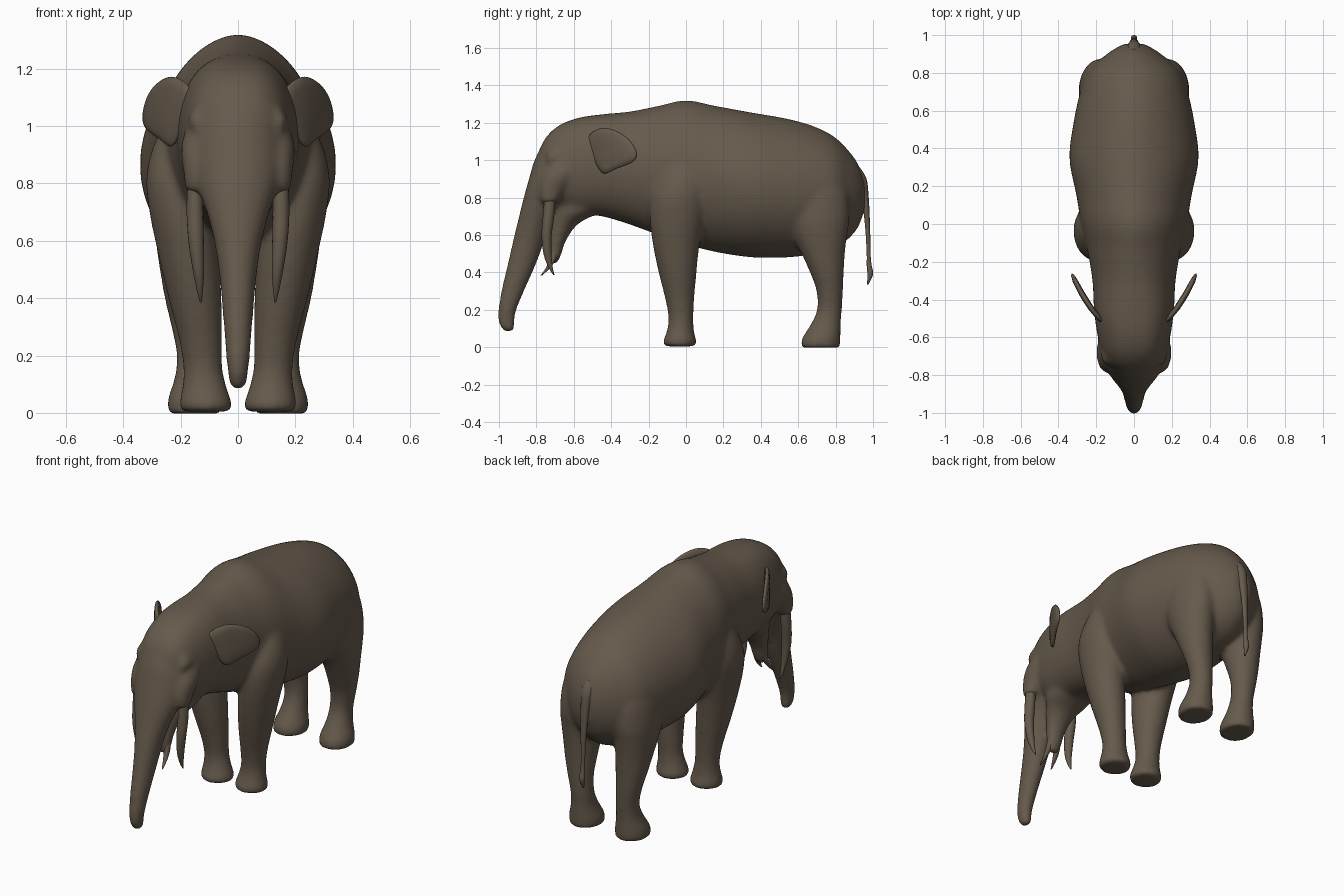
import bpy, bmesh, math
from mathutils import Vector

hide = bpy.data.materials.new("brown hide")
hide.diffuse_color = (0.132, 0.102, 0.072, 1)
SIDES = (1, -1)


def spline(rows, steps=6, closed=False):
    """Smooth Catmull-Rom interpolation through rows of numbers."""
    rows = [Vector(r) for r in rows]
    n, out = len(rows), []
    for i in range(n if closed else n - 1):
        get = lambda k: rows[k % n] if closed else rows[max(0, min(n - 1, k))]
        a, b, c, d = (get(i + k) for k in (-1, 0, 1, 2))
        for s in range(steps):
            t = s / steps
            out.append(0.5 * (2 * b + (c - a) * t + (2 * a - 5 * b + 4 * c - d) * t * t
                              + (3 * b - a - 3 * c + d) * t ** 3))
    return out if closed else out + [rows[-1]]


def loft(bm, rows, side=1, along="z", n=28):
    """Skin ellipses; row = (position, x centre, x half width, low, high) where
    low/high are y limits (along z) or z limits (along y)."""
    rings = []
    for p, cx, hx, lo, hi in spline(rows):
        ring = []
        # the torso is boxier at the head and more peaked along the back
        e = .75 + .37 * min(1, max(0, (p + .5) / .4)) if along == "y" else 1
        for k in range(n):
            a = 2 * math.pi * k / n
            c = math.cos(a)
            x = side * (cx + hx * math.copysign(abs(c) ** e, c))
            o = (lo + hi) / 2 + (hi - lo) / 2 * math.sin(a)
            ring.append(bm.verts.new((x, o, p) if along == "z" else (x, p, o)))
        rings.append(ring)
    for r, s in zip(rings, rings[1:]):
        for k in range(n):
            bm.faces.new((r[k], r[(k + 1) % n], s[(k + 1) % n], s[k]))
    bm.faces.new(rings[0])
    bm.faces.new(rings[-1])


def finish(name, bm):
    bmesh.ops.recalc_face_normals(bm, faces=bm.faces[:])
    for f in bm.faces:
        f.smooth = True
    me = bpy.data.meshes.new(name)
    bm.to_mesh(me)
    bm.free()
    me.materials.append(hide)
    ob = bpy.data.objects.new(name, me)
    bpy.context.collection.objects.link(ob)
    return ob


bm = bmesh.new()
# torso, neck and skull
loft(bm, [(y, 0, w, lo, hi) for y, w, lo, hi in (
    (-.79, .07, .88, 1.04), (-.75, .13, .80, 1.12), (-.68, .17, .75, 1.185),
    (-.58, .195, .71, 1.225), (-.45, .212, .70, 1.245), (-.3, .22, .655, 1.26),
    (-.15, .245, .60, 1.29), (0, .28, .55, 1.32), (.15, .305, .51, 1.292),
    (.35, .342, .48, 1.255), (.55, .318, .48, 1.22), (.7, .285, .50, 1.175),
    (.8, .25, .53, 1.12), (.87, .18, .58, 1.05), (.92, .115, .64, .98),
    (.955, .05, .73, .89))], along="y", n=48)
# face and trunk
loft(bm, [(z, 0, w, a, b) for z, w, a, b in (
    (1.17, .09, -.66, -.5), (1.1, .14, -.755, -.5), (1.0, .16, -.81, -.5),
    (.9, .165, -.84, -.55), (.8, .145, -.868, -.62), (.7, .11, -.893, -.70),
    (.6, .084, -.918, -.745), (.5, .068, -.941, -.78), (.4, .058, -.965, -.82),
    (.3, .05, -.988, -.865), (.2, .042, -1.004, -.905), (.14, .036, -1.004, -.916),
    (.1, .03, -.988, -.916), (.08, .014, -.967, -.93))])
# drooping lower jaw
loft(bm, [(z, 0, w, a, b) for z, w, a, b in (
    (.88, .14, -.68, -.36), (.74, .13, -.70, -.44), (.66, .085, -.72, -.575),
    (.57, .057, -.735, -.64), (.49, .044, -.737, -.668), (.445, .027, -.727, -.688))])
for s in SIDES:
    # tusk socket, slanting from the cheek, and brow
    loft(bm, [(1.03, .13, .04, -.68, -.56), (.93, .14, .058, -.76, -.58),
              (.84, .143, .048, -.785, -.65), (.77, .148, .034, -.775, -.69)], s)
    loft(bm, [(1.07, .135, .012, -.72, -.66), (1.02, .145, .03, -.748, -.62),
              (.97, .145, .012, -.74, -.65)], s)
    # front leg
    loft(bm, [(1.05, .18, .05, -.08, .08), (.94, .20, .092, -.13, .10),
              (.82, .205, .115, -.185, .115), (.7, .197, .112, -.195, .10),
              (.55, .172, .106, -.178, .073), (.4, .15, .093, -.147, .057),
              (.25, .13, .075, -.11, .044), (.15, .122, .069, -.094, .039),
              (.08, .116, .08, -.105, .044), (.035, .113, .092, -.122, .056),
              (.004, .113, .088, -.118, .052)], s)
    # hind leg
    loft(bm, [(1.0, .14, .09, .56, .78), (.85, .162, .118, .51, .86),
              (.7, .175, .118, .53, .875), (.6, .176, .111, .567, .862),
              (.5, .173, .1, .617, .85), (.4, .168, .088, .662, .844),
              (.3, .16, .073, .697, .84), (.2, .15, .064, .70, .834),
              (.12, .15, .072, .665, .828), (.06, .152, .09, .627, .827),
              (.03, .152, .095, .615, .826), (-.003, .152, .092, .615, .824)], s)
body = finish("body", bm)
mod = body.modifiers.new("blend", "REMESH")
mod.mode = "VOXEL"
mod.voxel_size = 0.013
mod.use_smooth_shade = True
mod = body.modifiers.new("soften", "SMOOTH")
mod.factor = 0.5
mod.iterations = 12

for s, label in zip(SIDES, ("left", "right")):
    # upper tusk, curving slightly back
    bm = bmesh.new()
    loft(bm, [(.82, .15, .026, -.755, -.695), (.7, .15, .029, -.765, -.705),
              (.6, .146, .027, -.772, -.718), (.5, .138, .02, -.762, -.719),
              (.43, .133, .011, -.737, -.713), (.385, .13, .003, -.709, -.703)], s, n=16)
    finish(label + "_upper_tusk", bm)
    # lower tusk, curving forward
    bm = bmesh.new()
    loft(bm, [(.53, .025, .017, -.72, -.68), (.47, .028, .017, -.73, -.695),
              (.42, .034, .011, -.752, -.73), (.383, .04, .003, -.778, -.77)], s, n=14)
    finish(label + "_lower_tusk", bm)
    # ear: a flared lens-shaped flap, its front edge buried in the head
    bm = bmesh.new()
    outline = spline([(-.53, 1.10), (-.50, 1.15), (-.44, 1.172), (-.36, 1.15), (-.295, 1.10),
                      (-.262, 1.035), (-.285, .99), (-.37, .955), (-.435, .928),
                      (-.47, .96), (-.51, 1.03)], 4, True)
    mid = Vector((-.41, 1.05))
    n = len(outline)
    rings = []
    for scale, thick in ((.3, .014), (.75, .012), (.95, .007), (1, 0),
                         (.95, -.007), (.75, -.012), (.3, -.014)):
        ring = []
        for p in outline:
            q = mid + (p - mid) * scale
            t = q.x + .47
            x = .21 + (.72 * t - .7 * t * t if t > 0 else .9 * t)
            ring.append(bm.verts.new((s * (x + thick), q.x - thick * .5, q.y)))
        rings.append(ring)
    for r, t in zip(rings, rings[1:]):
        for k in range(n):
            bm.faces.new((r[k], r[(k + 1) % n], t[(k + 1) % n], t[k]))
    bm.faces.new(rings[0])
    bm.faces.new(rings[-1])
    finish(label + "_ear", bm)

# tail with a slim tuft
bm = bmesh.new()
loft(bm, [(.96, 0, .03, .86, .93), (.9, 0, .038, .88, .965), (.8, 0, .026, .935, .977),
          (.65, 0, .017, .957, .984), (.5, 0, .012, .966, .987), (.44, 0, .014, .966, .992),
          (.39, 0, .016, .97, 1.0), (.335, 0, .004, .968, .976)], n=16)
finish("tail", bm)
